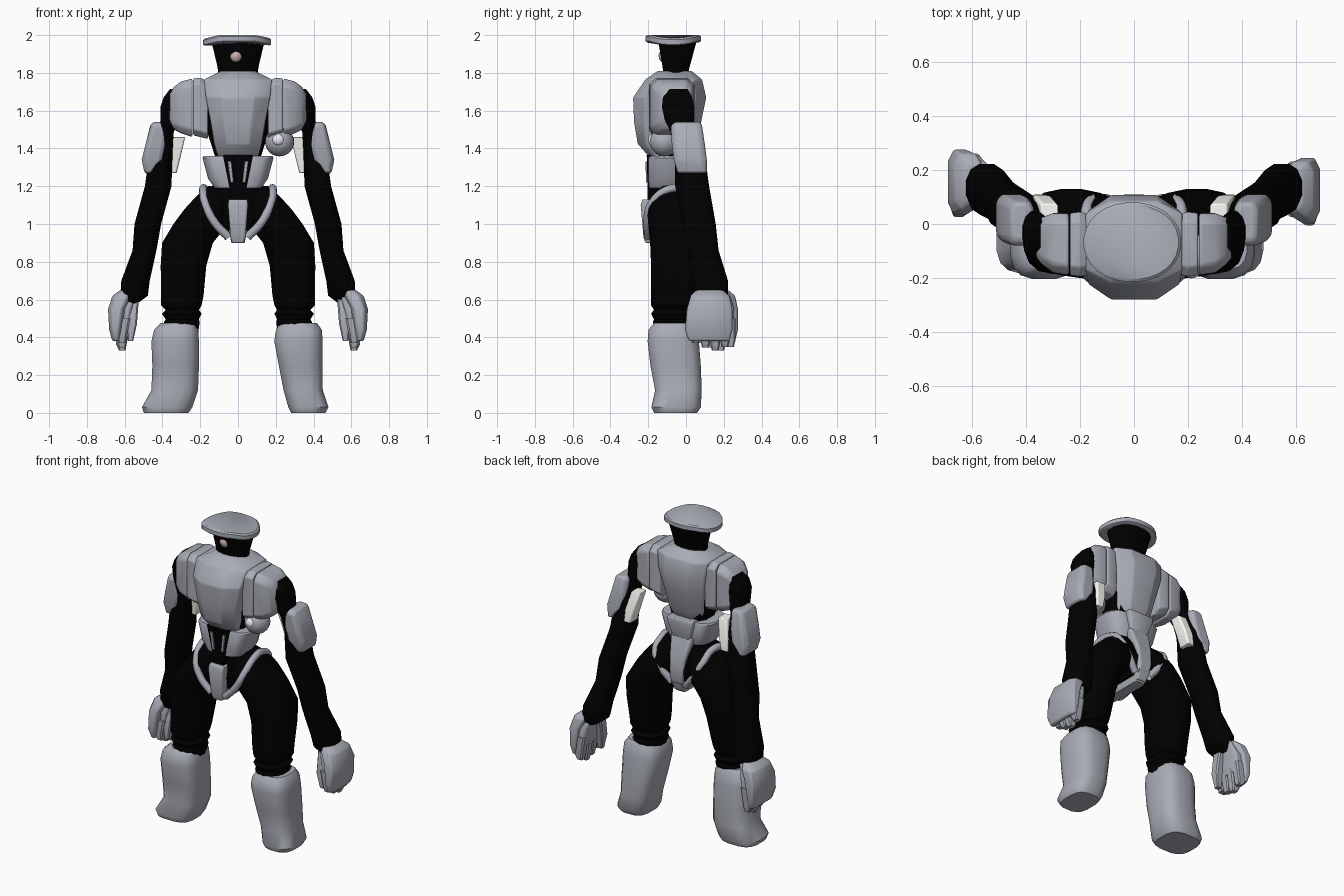
import bpy, bmesh, math
from mathutils import Vector

def mat(name, r, g, b):
    m = bpy.data.materials.new(name)
    m.diffuse_color = (r, g, b, 1)
    return m

ARMOUR = mat("armour_grey", 0.40, 0.415, 0.47)
BLACK = mat("black_suit", 0.0, 0.0, 0.0)
PALE = mat("pale_plate", 1.0, 0.98, 0.93)
PINK = mat("pink_nose", 0.62, 0.44, 0.41)
LILAC = mat("lilac_button", 0.90, 0.84, 0.97)

def finish(ob, material, bevel=0, angle=35):
    ob.data.materials.append(material)
    if bevel:
        m = ob.modifiers.new("soft_edges", 'BEVEL')
        m.width, m.segments, m.limit_method = bevel, 2, 'ANGLE'
    bpy.ops.object.select_all(action='DESELECT')
    ob.select_set(True)
    bpy.context.view_layer.objects.active = ob
    bpy.ops.object.shade_smooth_by_angle(angle=math.radians(angle))
    return ob

def section(hu, hv, cut, n, p):
    """Cut-corner rectangle, or superellipse with n sides when cut is None."""
    if cut:
        a, b = hu * (1 - cut[0]), hv * (1 - cut[1])
        return [(hu, -b), (hu, b), (a, hv), (-a, hv), (-hu, b), (-hu, -b), (-a, -hv), (a, -hv)]
    pts = []
    for i in range(n):
        t = 2 * math.pi * (i + 0.5) / n
        c, s = math.cos(t), math.sin(t)
        pts.append((hu * math.copysign(abs(c) ** p, c), hv * math.copysign(abs(s) ** p, s)))
    return pts

def loft(name, rings, material=ARMOUR, cut=None, n=12, p=0.7, axis='z', s=1, bevel=0, angle=35):
    """Rings are (position, u0, u1, v0, v1); u, v are x, y on axis z and y, z on axis x."""
    bm = bmesh.new()
    loops = []
    for a, u0, u1, v0, v1 in rings:
        cu, cv = (u0 + u1) / 2, (v0 + v1) / 2
        loop = []
        for u, v in section((u1 - u0) / 2, (v1 - v0) / 2, cut, n, p):
            co = (cu + u, cv + v, a) if axis == 'z' else (a, cu + u, cv + v)
            loop.append(bm.verts.new((co[0] * s, co[1], co[2])))
        loops.append(loop)
    k = len(loops[0])
    for lo, hi in zip(loops, loops[1:]):
        for i in range(k):
            bm.faces.new((lo[i], lo[(i + 1) % k], hi[(i + 1) % k], hi[i]))
    bm.faces.new(loops[0])
    bm.faces.new(loops[-1])
    bmesh.ops.recalc_face_normals(bm, faces=bm.faces)
    me = bpy.data.meshes.new(name)
    bm.to_mesh(me)
    bm.free()
    ob = bpy.data.objects.new(name, me)
    bpy.context.collection.objects.link(ob)
    return finish(ob, material, bevel, angle)

def ball(name, loc, r, material=ARMOUR, flat=1):
    bpy.ops.mesh.primitive_uv_sphere_add(segments=24, ring_count=14, radius=r, location=loc)
    ob = bpy.context.object
    ob.name = name
    ob.scale.y = flat
    return finish(ob, material)

def strap(name, pts, r):
    cu = bpy.data.curves.new(name, 'CURVE')
    cu.dimensions, cu.bevel_depth, cu.bevel_resolution = '3D', r, 2
    cu.resolution_u = 6
    sp = cu.splines.new('BEZIER')
    sp.bezier_points.add(len(pts) - 1)
    for bp, co in zip(sp.bezier_points, pts):
        bp.co = Vector(co)
        bp.handle_left_type = bp.handle_right_type = 'AUTO'
    ob = bpy.data.objects.new(name, cu)
    ob.data.materials.append(ARMOUR)
    bpy.context.collection.objects.link(ob)

# Head and flat cap, its sides bent down
loft("head", [(1.78, -.105, .105, -.12, .01), (1.83, -.11, .11, -.125, .02),
              (1.975, -.145, .145, -.15, .06)], BLACK, n=16, p=.9)
cap = loft("cap", [(1.96, -.17, .165, -.205, .065), (1.968, -.187, .175, -.215, .08),
                   (1.993, -.187, .175, -.215, .08), (2.0, -.175, .165, -.205, .07)], n=28, p=.95)
for v in cap.data.vertices:
    v.co.z -= .02 * max(0, (abs(v.co.x) - .1) / .085)
ball("nose", (-.01, -.105, 1.89), .04, PINK)

# Torso: black core, chest shell and waist
loft("torso_core", [(1.15, -.13, .13, -.17, .02), (1.36, -.125, .125, -.18, .03),
                    (1.48, -.165, .165, -.19, .04), (1.76, -.2, .2, -.13, .03)], BLACK)
loft("chest_shell", [(1.35, -.105, .105, -.19, .02), (1.42, -.125, .125, -.255, .05),
                     (1.54, -.145, .145, -.275, .08), (1.67, -.17, .17, -.28, .107),
                     (1.765, -.18, .18, -.215, .085), (1.81, -.09, .09, -.15, .03)],
     cut=(.5, .3), bevel=.008)
loft("waist_band", [(1.19, -.125, .125, -.195, .02), (1.24, -.16, .16, -.2, .035),
                    (1.35, -.19, .19, -.2, .045), (1.36, -.185, .185, -.195, .04)], n=16, p=.6)
loft("belly_panel", [(1.1, -.035, .035, -.205, -.15), (1.19, -.045, .045, -.203, -.15),
                     (1.365, -.08, .08, -.208, -.15)], BLACK, cut=(.1, .1))
for x in (-.045, .045):
    loft("belly_strip", [(1.22, x * .7 - .008, x * .7 + .008, -.212, -.16),
                         (1.33, x - .01, x + .01, -.214, -.16)], cut=(.2, .2))
loft("back_box", [(1.24, -.06, .06, .0, .055), (1.34, -.09, .09, .0, .075),
                  (1.37, -.09, .09, .0, .07)], cut=(.15, .2), bevel=.006)

# Pelvis guard running from front to back
loft("hips", [(.94, -.06, .06, -.18, .08), (1.05, -.13, .13, -.19, .1),
              (1.15, -.16, .16, -.18, .06), (1.22, -.13, .13, -.16, .02)], BLACK)
loft("front_guard", [(.9, -.033, .033, -.215, -.12), (.93, -.04, .04, -.225, -.12),
                     (1.1, -.053, .053, -.24, -.16), (1.13, -.05, .05, -.23, -.16)],
     cut=(.15, .2), bevel=.006)
loft("under_guard", [(.9, -.035, .035, -.19, .06), (.97, -.05, .05, -.2, .1)], cut=(.2, .15))
loft("back_guard", [(.91, -.035, .035, .02, .075), (1.0, -.045, .045, .04, .11),
                    (1.12, -.055, .055, .02, .1), (1.25, -.075, .075, -.02, .055)],
     cut=(.2, .25), bevel=.006)

# Chest lamp on one side only
ball("chest_lamp", (.22, -.115, 1.435), .077)
ball("lamp_button", (.213, -.18, 1.445), .03, LILAC, .7)

# Mirrored parts
for s, side in ((-1, "a"), (1, "b")):
    def part(name, rings, *args, **kw):
        return loft(f"{name}_{side}", rings, *args, s=s, **kw)

    # Shoulder armour
    part("chest_rib", [(.16, -.185, .035, 1.45, 1.755), (.2, -.195, .045, 1.46, 1.775),
                       (.237, -.19, .04, 1.47, 1.77)], axis='x', cut=(.3, .2), bevel=.006)
    part("shoulder_block", [(.241, -.19, .04, 1.46, 1.77), (.3, -.18, .04, 1.48, 1.755),
                            (.34, -.15, .025, 1.5, 1.725), (.365, -.12, .01, 1.55, 1.68)],
         axis='x', cut=(.3, .25), bevel=.01)

    # Arm
    part("arm", [(1.715, .315, .36, -.09, .01), (1.67, .31, .395, -.125, .035),
                 (1.62, .31, .412, -.13, .045), (1.55, .32, .412, -.115, .045),
                 (1.48, .34, .42, -.08, .06), (1.38, .345, .47, -.06, .1), (1.2, .35, .495, -.06, .125),
                 (1.0, .405, .55, -.02, .16), (.86, .43, .56, .005, .175), (.7, .465, .62, .03, .225),
                 (.62, .475, .625, .05, .225), (.58, .53, .62, .08, .2)], BLACK, p=.85)
    part("upper_arm_plate", [(1.54, .385, .45, -.06, .075), (1.52, .37, .465, -.08, .085),
                             (1.42, .375, .49, -.075, .1), (1.34, .39, .51, -.065, .11),
                             (1.27, .455, .495, -.045, .11)], cut=(.35, .3), bevel=.01)
    part("inner_arm_plate", [(1.27, .325, .375, .03, .11), (1.35, .305, .37, .02, .105),
                             (1.46, .28, .345, .0, .075)], PALE, cut=(.2, .2), bevel=.004)

    # Hand: back plate, palm, fingers and thumb
    d = .025 if s < 0 else -.005
    part("hand_plate", [(.65, .555, .625, .06 + d, .2 + d), (.62, .56, .665, .03 + d, .235 + d),
                        (.55, .595, .688, .01 + d, .25 + d), (.44, .615, .682, .0 + d, .25 + d),
                        (.38, .625, .665, .02 + d, .235 + d)], cut=(.45, .35), bevel=.008)
    part("palm", [(.64, .535, .6, .07 + d, .2 + d), (.55, .56, .63, .04 + d, .23 + d),
                  (.44, .58, .63, .05 + d, .23 + d)], cut=(.3, .25), bevel=.008)
    for i, tip in enumerate((.37, .345, .33, .35)):
        y = .03 + d + i * .052
        part(f"finger_{i}", [(tip, .595, .63, y + .008, y + .042), (tip + .03, .59, .645, y, y + .05),
                             (.5, .57, .64, y, y + .05)], cut=(.3, .3))
    part("thumb", [(.38, .555, .585, .05 + d, .08 + d), (.47, .535, .59, .04 + d, .1 + d),
                   (.6, .525, .58, .07 + d, .14 + d)], cut=(.3, .3))

    # Leg with gathered knee folds
    part("thigh", [(1.2, .05, .16, -.13, .02), (1.15, .03, .22, -.18, .08), (1.08, .02, .285, -.205, .115),
                   (1.0, .05, .345, -.2, .13), (.9, .13, .405, -.19, .13), (.78, .165, .412, -.185, .11),
                   (.62, .18, .41, -.185, .07), (.57, .19, .41, -.185, .06), (.545, .205, .385, -.17, .04),
                   (.525, .19, .405, -.185, .06), (.495, .205, .385, -.17, .04), (.48, .2, .395, -.175, .05),
                   (.42, .21, .385, -.16, .03)], BLACK, n=14, p=.88)
    strap(f"hip_strap_{side}", [(s * x, y, z) for x, y, z in (
        (.05, -.2, .93), (.125, -.205, 1.01), (.17, -.185, 1.1), (.185, -.1, 1.18),
        (.175, .0, 1.18), (.17, .07, 1.13), (.12, .09, 1.04), (.05, .07, .95))], .022)

# Boots lean differently on each side
loft("boot_a", [(0, -.5, -.26, -.17, .06), (.03, -.51, -.24, -.185, .075), (.12, -.46, -.21, -.165, .08),
                (.25, -.455, -.205, -.19, .075), (.38, -.46, -.205, -.205, .07),
                (.44, -.445, -.21, -.2, .06), (.475, -.41, -.225, -.17, .04)],
     n=16, p=.65, angle=45)
loft("boot_b", [(0, .28, .465, -.17, .06), (.03, .265, .48, -.185, .08), (.12, .24, .45, -.165, .085),
                (.25, .215, .45, -.19, .08), (.38, .19, .45, -.205, .07),
                (.44, .2, .445, -.2, .06), (.475, .22, .42, -.17, .04)],
     n=16, p=.65, angle=45)
